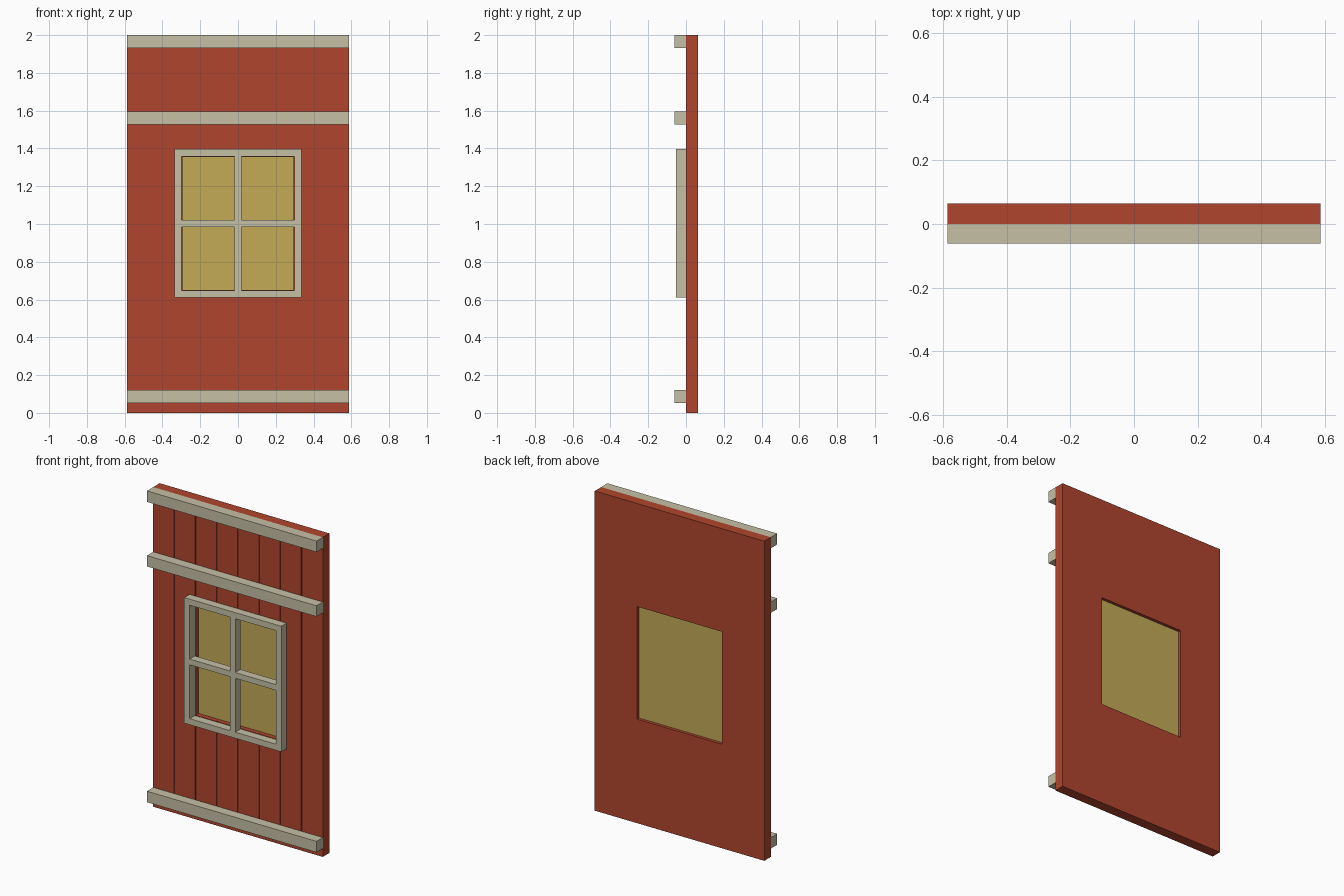
import bpy, bmesh
from mathutils import Vector

if "Cube" in bpy.data.objects:
    bpy.data.objects.remove(bpy.data.objects["Cube"])


def material(name, srgb):
    lin = [((c / 255 + 0.055) / 1.055) ** 2.4 for c in srgb]
    m = bpy.data.materials.new(name)
    m.diffuse_color = (*lin, 1)
    m.use_nodes = True
    m.node_tree.nodes["Principled BSDF"].inputs["Base Color"].default_value = m.diffuse_color
    return m


RED = material("barn red", (176, 69, 45))
CREAM = material("cream trim", (197, 192, 165))
GLASS = material("amber glass", (195, 170, 86))


def boxes(name, mat, *ranges):
    """One object from boxes given as (x0, x1, y0, y1, z0, z1)."""
    bm = bmesh.new()
    for x0, x1, y0, y1, z0, z1 in ranges:
        verts = bmesh.ops.create_cube(bm, size=1)["verts"]
        for v in verts:
            v.co = Vector(((x0 + x1) / 2 + v.co.x * (x1 - x0),
                           (y0 + y1) / 2 + v.co.y * (y1 - y0),
                           (z0 + z1) / 2 + v.co.z * (z1 - z0)))
    me = bpy.data.meshes.new(name)
    bm.to_mesh(me)
    bm.free()
    me.materials.append(mat)
    ob = bpy.data.objects.new(name, me)
    bpy.context.collection.objects.link(ob)
    return ob


def cut(target, cutter):
    mod = target.modifiers.new("cut", 'BOOLEAN')
    mod.operation = 'DIFFERENCE'
    mod.solver = 'EXACT'
    mod.object = cutter
    bpy.context.view_layer.objects.active = target
    bpy.ops.object.modifier_apply(modifier=mod.name)
    bpy.data.objects.remove(cutter)


W, D = 0.587, 0.064          # half width, wall depth
Z0, Z1 = 0.648, 1.358        # window opening height

# Plank wall with grooves on the front and a window opening
wall = boxes("plank_wall", RED, (-W, W, 0, D, 0, 2))
pitch = 2 * W / 8
grooves = [(i * pitch - 0.003, i * pitch + 0.003, -0.02, 0.006, 0.08, 1.96)
           for i in range(-3, 4)]
cut(wall, boxes("groove_cutter", RED, *grooves))
cut(wall, boxes("window_cutter", RED, (-0.294, 0.294, -0.1, 0.2, Z0 + 0.003, Z1 - 0.003)))

# Horizontal battens
for name, a, b in (("bottom_batten", 0.052, 0.121),
                   ("middle_batten", 1.527, 1.595),
                   ("top_batten", 1.931, 2.0)):
    boxes(name, CREAM, (-W, W, -0.062, 0, a, b))

# Window frame: stiles, rails and the crossing bars
F, I, Y = 0.336, 0.298, -0.052
zm = (Z0 + Z1) / 2
boxes("window_frame", CREAM,
      (-F, -I, Y, 0, 0.61, 1.396), (I, F, Y, 0, 0.61, 1.396),
      (-I, I, Y, 0, 0.61, Z0), (-I, I, Y, 0, Z1, 1.396))
boxes("window_bars", CREAM,
      (-0.018, 0.018, Y, 0, Z0, Z1),
      (-I, -0.018, Y, 0, zm - 0.018, zm + 0.018),
      (0.018, I, Y, 0, zm - 0.018, zm + 0.018))

# Glass pane set in the opening
boxes("window_glass", GLASS, (-0.294, 0.294, 0.03, 0.045, Z0 + 0.003, Z1 - 0.003))
